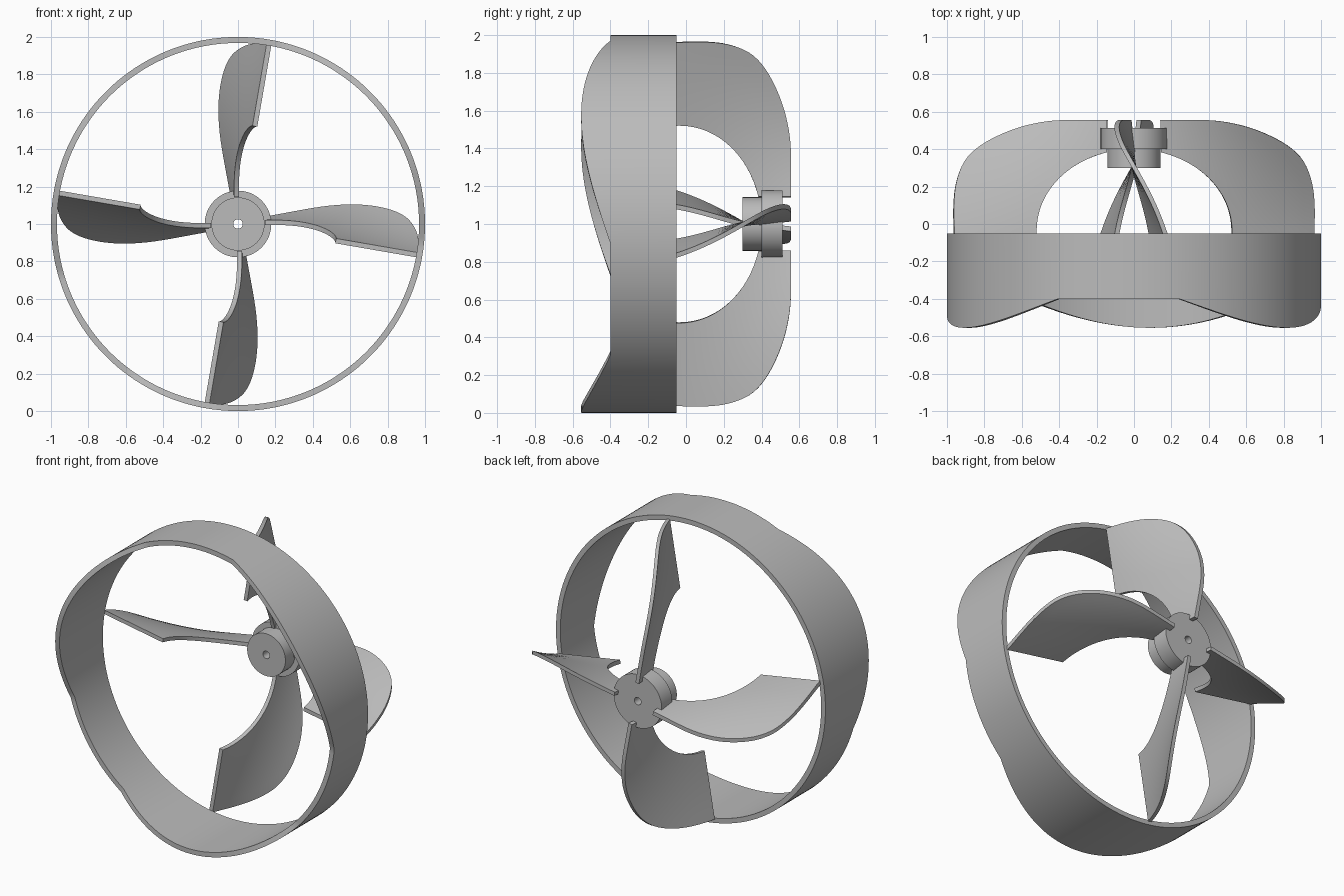
import bpy, bmesh, math
from mathutils import Vector
from math import sin, cos, pi, radians, degrees

cube = bpy.data.objects.get("Cube")
if cube:
    bpy.data.objects.remove(cube, do_unlink=True)

grey = bpy.data.materials.new("plain grey")
grey.use_nodes = True
grey.diffuse_color = (0.5, 0.5, 0.5, 1)
grey.node_tree.nodes["Principled BSDF"].inputs["Base Color"].default_value = (0.5, 0.5, 0.5, 1)


def finish(bm, name):
    """Turn a bmesh into a smooth-shaded object resting at axle height."""
    bmesh.ops.recalc_face_normals(bm, faces=bm.faces)
    mesh = bpy.data.meshes.new(name)
    bm.to_mesh(mesh)
    bm.free()
    mesh.materials.append(grey)
    obj = bpy.data.objects.new(name, mesh)
    obj.location.z = 1
    bpy.context.collection.objects.link(obj)
    bpy.ops.object.select_all(action='DESELECT')
    obj.select_set(True)
    bpy.context.view_layer.objects.active = obj
    bpy.ops.object.shade_smooth_by_angle(angle=radians(30))
    return obj


def lathe(name, section, segments):
    """Sweep a closed section around the y axis; section(angle) gives (radius, y)."""
    bm = bmesh.new()
    rings = []
    for i in range(segments):
        a = 2 * pi * i / segments
        rings.append([bm.verts.new((r * sin(a), y, r * cos(a))) for r, y in section(a)])
    for i, ring in enumerate(rings):
        nxt = rings[(i + 1) % segments]
        n = len(ring)
        for j in range(n):
            k = (j + 1) % n
            bm.faces.new((ring[j], ring[k], nxt[k], nxt[j]))
    return finish(bm, name)


def smooth_path(points, count):
    """Sample a Catmull-Rom curve through the points, evenly by length."""
    pts = [Vector(p) for p in points]
    pts = [2 * pts[0] - pts[1]] + pts + [2 * pts[-1] - pts[-2]]
    fine = []
    for i in range(1, len(pts) - 2):
        p0, p1, p2, p3 = pts[i - 1:i + 3]
        for s in range(20):
            t = s / 20
            fine.append(0.5 * (2 * p1 + (p2 - p0) * t + (2 * p0 - 5 * p1 + 4 * p2 - p3) * t * t
                               + (3 * p1 - p0 - 3 * p2 + p3) * t ** 3))
    fine.append(pts[-2])
    dist = [0]
    for a, b in zip(fine, fine[1:]):
        dist.append(dist[-1] + (b - a).length)
    out, j = [], 0
    for i in range(count + 1):
        d = dist[-1] * i / count
        while j < len(fine) - 2 and dist[j + 1] < d:
            j += 1
        out.append(fine[j].lerp(fine[j + 1], (d - dist[j]) / (dist[j + 1] - dist[j])))
    return out


# Outer ring: flat at the back, three arched lobes on the front edge
def ring_section(a):
    offset = (degrees(a) - 55 + 60) % 120 - 60
    lobe = 0.155 * cos(pi / 2 * offset / 41) if abs(offset) < 41 else 0
    front = -0.4 - lobe
    return (1, front), (1, -0.05), (0.968, -0.05), (0.968, front)


lathe("outer_ring", ring_section, 180)

# Hub: stepped drum with a shaft hole
hub_profile = [(0.025, 0.3), (0.142, 0.3), (0.142, 0.4),
               (0.178, 0.4), (0.178, 0.512), (0.025, 0.512)]
lathe("hub", lambda a: hub_profile, 64)

# Blades: a slab with an elliptical inner edge, twisted around the axle
STEPS, ROWS, THICK = 40, 8, 0.026
outer = smooth_path([(0.976, -0.05), (0.972, 0.08), (0.957, 0.2), (0.925, 0.3), (0.88, 0.37),
                     (0.8, 0.435), (0.68, 0.495), (0.55, 0.535), (0.4, 0.555), (0.145, 0.555)], STEPS)
end = math.acos(0.145 / 0.53)
inner = [Vector((0.53 * cos(end * i / STEPS), 0.45 * sin(end * i / STEPS) - 0.05))
         for i in range(STEPS + 1)]


def blade(name, turn):
    bm = bmesh.new()
    grid = []
    for p, q in zip(inner, outer):
        row = [p.lerp(q, k / ROWS) for k in range(ROWS + 1)]
        grid.append([bm.verts.new((-THICK / 2, v.y, v.x)) for v in row])
    for a, b in zip(grid, grid[1:]):
        for k in range(ROWS):
            bm.faces.new((a[k], a[k + 1], b[k + 1], b[k]))
    # Thicken the sheet into a closed slab
    extruded = bmesh.ops.extrude_face_region(bm, geom=bm.faces[:], use_keep_orig=True)
    for v in extruded["geom"]:
        if isinstance(v, bmesh.types.BMVert):
            v.co.x += THICK
    # Twist grows towards the back
    for v in bm.verts:
        x, y, r = v.co
        u = y + 0.05
        a = radians(9.8 - 19.4 * u - 22.9 * u * u + turn)
        v.co = (r * sin(a) + x * cos(a), y, r * cos(a) - x * sin(a))
    return finish(bm, name)


for i, side in enumerate(("top", "left", "bottom", "right")):
    blade(side + "_blade", 90 * i)
